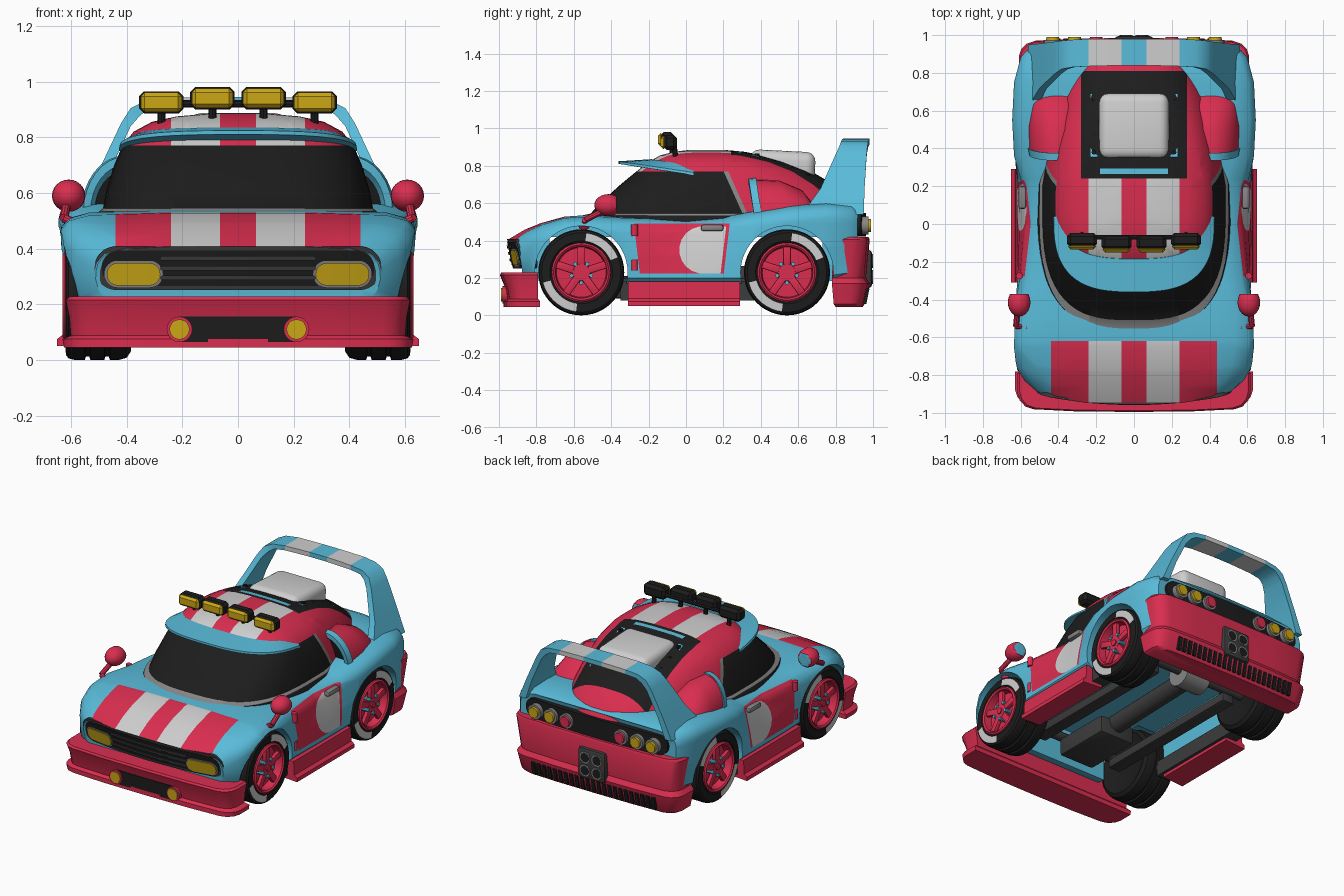
import bpy, bmesh, math
from mathutils import Vector, Matrix

if "Cube" in bpy.data.objects:
    bpy.data.objects.remove(bpy.data.objects["Cube"])

COL = {"red": (.70, .027, .078), "blue": (.10, .50, .70), "black": (.012, .012, .012),
       "white": (.62, .62, .62), "yellow": (.60, .39, .008), "grey": (.24, .24, .24),
       "dark_grey": (.045, .045, .045)}
MAT = {}
for n, c in COL.items():
    MAT[n] = bpy.data.materials.new(n)
    MAT[n].diffuse_color = (*c, 1)


def finish(name, bm, mats, rule=None, angle=35):
    """Colour faces by rule, mark sharp edges, make the object."""
    bm.normal_update()
    names = mats.split()
    for f in bm.faces:
        f.smooth = True
        if rule:
            f.material_index = names.index(rule(f.calc_center_median(), f.normal))
    for e in bm.edges:
        e.smooth = len(e.link_faces) == 2 and e.calc_face_angle(0) < math.radians(angle)
    me = bpy.data.meshes.new(name)
    bm.to_mesh(me)
    bm.free()
    for n in names:
        me.materials.append(MAT[n])
    ob = bpy.data.objects.new(name, me)
    bpy.context.collection.objects.link(ob)
    return ob


def loft_bm(rings, cap=True):
    bm = bmesh.new()
    vs = [[bm.verts.new(p) for p in r] for r in rings]
    n = len(rings[0])
    for a, b in zip(vs, vs[1:]):
        for i in range(n):
            bm.faces.new((a[i], a[(i + 1) % n], b[(i + 1) % n], b[i]))
    for r in (vs[0], vs[-1]) if cap else ():
        if cap == "ladder":     # mirrored sections: close with cross strips
            for i in range(n // 2 - 1):
                bm.faces.new((r[i], r[i + 1], r[n - 2 - i], r[n - 1 - i]))
        else:
            bm.faces.new(r)
    if not cap:
        bmesh.ops.remove_doubles(bm, verts=bm.verts, dist=1e-5)
    bmesh.ops.recalc_face_normals(bm, faces=bm.faces)
    return bm


def loft(name, rings, mats, rule=None, cap=True):
    return finish(name, loft_bm(rings, cap), mats, rule)


def box(name, c, size, mat, bevel=0, rot=0, seg=2):
    bm = bmesh.new()
    m = Matrix.Translation(c) @ Matrix.Rotation(rot, 4, 'X') @ Matrix.Diagonal((*size, 1))
    bmesh.ops.create_cube(bm, size=1, matrix=m)
    if bevel:
        bmesh.ops.bevel(bm, geom=bm.edges[:], offset=bevel, segments=seg, profile=.5, affect='EDGES')
    return finish(name, bm, mat)


def rod(name, a, b, r, mat, r2=None, seg=20):
    a, b = Vector(a), Vector(b)
    bm = bmesh.new()
    m = Matrix.Translation((a + b) / 2) @ (b - a).to_track_quat('Z', 'Y').to_matrix().to_4x4()
    bmesh.ops.create_cone(bm, cap_ends=True, segments=seg, radius1=r,
                          radius2=r if r2 is None else r2, depth=(b - a).length, matrix=m)
    return finish(name, bm, mat)


def pill(name, cx, cz, w, h, y0, y1, mat, k=0, tilt=0):
    """Rounded plate facing y, bent back by k*x^2 and leaning by tilt."""
    r, s = h / 2, w / 2 - h / 2
    us = [-s - r * math.cos(math.pi * i / 16) for i in range(9)] + [s * (j / 5 - 1) for j in range(1, 10)]
    us += [s + r * math.sin(math.pi * i / 16) for i in range(9)]
    rings = []
    for u in us:
        x, hh = cx + u, r * math.sqrt(max(0, 1 - (max(0, abs(u) - s) / r) ** 2)) + .001
        rings.append([(x, y + k * x * x + tilt * (.41 - z), z) for y, z in
                      ((y0, cz - hh), (y1, cz - hh), (y1, cz + hh), (y0, cz + hh))])
    return loft(name, rings, mat)


def cut(bm, co, no, faces=None):
    fs = faces or bm.faces[:]
    geom = set(fs) | {e for f in fs for e in f.edges} | {v for f in fs for v in f.verts}
    bmesh.ops.bisect_plane(bm, geom=list(geom), plane_co=co, plane_no=no, dist=1e-5)


def striped(x):
    return .065 < abs(x) < .24


# ---- main body: sections along y (y, bottom half width, shoulder half width, bottom z, top z, bend)
ST = [(-.96, .50, .51, .22, .40, .2), (-.87, .565, .58, .2, .45, .12), (-.78, .59, .62, .18, .485, .05),
      (-.65, .60, .642, .17, .52, 0), (-.5, .60, .642, .17, .53, 0), (-.32, .615, .61, .17, .52, 0),
      (0, .62, .58, .17, .512, 0), (.2, .62, .59, .17, .525, 0), (.36, .62, .635, .17, .555, 0),
      (.55, .62, .645, .17, .585, 0), (.75, .61, .635, .18, .6, 0), (.9, .585, .6, .2, .595, -.05),
      (.95, .56, .57, .22, .575, -.1)]
rings = []
for y, wb, ws, z0, zt, k in ST:
    h = [(wb * .95, z0), (wb, z0 + .03), ((wb + ws) / 2 + .006, (z0 + zt) / 2 - .02), (ws, zt - .08),
         (ws - .008, zt - .05), (ws - .035, zt - .02), (ws - .11, zt), (.25, zt + .008)]
    ring = h + [(-x, z) for x, z in reversed(h)]
    lean = .2 if y < -.9 else 0
    rings.append([(x, y + k * x * x + lean * (.41 - z), z) for x, z in ring])
body = loft("body_shell", rings, "blue", None, "ladder")
cutters = [rod("arch_cutter", (s * .37, y, .23), (s * .8, y, .23), .248, "blue", seg=48)
           for s in (-1, 1) for y in (-.56, .54)]
cutters.append(box("floor_cutter", (0, 0, .2), (1, 1.46, .44), "blue"))
bpy.context.view_layer.objects.active = body
for c in cutters:
    m = body.modifiers.new("cut", 'BOOLEAN')
    m.operation, m.solver, m.object = 'DIFFERENCE', 'EXACT', c
    bpy.ops.object.modifier_apply(modifier=m.name)
    bpy.data.objects.remove(c)
bm = bmesh.new()
bm.from_mesh(body.data)
bpy.data.objects.remove(body)
for x in (.065, .24, .44):
    for s in (-1, 1):
        cut(bm, (s * x, 0, 0), (1, 0, 0))
cut(bm, (0, -.62, 0), (0, 1, 0))
DOOR = [((0, -.28, .5), (0, -1, -.12)), ((0, .235, .5), (0, 1, -.12)), ((0, 0, .225), (0, 0, -1)), ((0, 0, .49), (0, 0, 1))]


def in_door(c):
    return abs(c.x) > .54 and all((c - Vector(p)).dot(Vector(n)) < 0 for p, n in DOOR)


for p, n in DOOR:
    cut(bm, p, n)
tangents = [Vector((0, math.cos(a), math.sin(a))) for a in (math.tau * i / 20 for i in range(20))]
edges = [(Vector((0, .09, .35)) + n * .125, n) for n in tangents]
edges += [((0, .09, 0), (0, 1, 0)), ((0, .218, .5), (0, 1, -.12))]
for p, n in edges:
    cut(bm, p, n, [f for f in bm.faces if in_door(f.calc_center_median())])


def body_rule(c, n):
    if c.y < -.62 and abs(c.x) < .44 and n.z > .3 and c.z > .38:
        return "white" if striped(c.x) else "red"
    if in_door(c):      # roundel, squared off towards the rear
        flat = c.y > .09 and abs(c.z - .35) < .125 and c.y - .218 < .12 * (c.z - .5)
        return "white" if flat or (c.y < .09 and math.hypot(c.y - .09, c.z - .35) < .125) else "red"
    return "blue"


finish("body_shell", bm, "blue red white", body_rule)

# ---- cabin: stacked rounded outlines (z, half width, front y, rear y)
LV = [(.49, .515, -.58, .95), (.533, .50, -.56, .95), (.545, .485, -.51, .945), (.61, .473, -.45, .91), (.7, .445, -.35, .79),
      (.77, .415, -.265, .67), (.82, .375, -.2, .54), (.855, .31, -.14, .42), (.875, .22, -.06, .31), (.885, .1, .02, .2)]
rings = []
for z, hw, yf, yr in LV:
    ring = []
    for i in range(64):
        t = math.tau * (i + .5) / 64
        cx, sy = (math.copysign(abs(f) ** .68, f) for f in (math.cos(t), math.sin(t)))
        y = .1 + sy * ((yr - .1) if sy > 0 else (.1 - yf))
        ring.append((hw * cx * (1 - .3 * max(0, y - .2)), y, z))
    rings.append(ring)
bm = loft_bm(rings)
for x in (.065, .18, .24, .28):
    for s in (-1, 1):
        cut(bm, (s * x, 0, 0), (1, 0, 0))
for y in (.24, .265, .295, .31, .79, .81):
    cut(bm, (0, y, 0), (0, 1, 0))
for d in (.3, .325):
    cut(bm, (0, d, .55), (0, 1, .45))
bm.normal_update()
bay = []
for f in bm.faces:
    c = f.calc_center_median()
    if abs(c.x) < .24 and .31 < c.y < .79 and c.z > .6 and f.normal.z > .2:
        bay.append(f)
ext = bmesh.ops.extrude_face_region(bm, geom=bay)
bmesh.ops.translate(bm, vec=(0, 0, -.05), verts=[g for g in ext['geom'] if isinstance(g, bmesh.types.BMVert)])


def cabin_rule(c, n):
    q = c.y + .45 * (c.z - .55)
    if q < .325 and c.z < .77:
        return "grey" if q > .3 or .533 < c.z < .545 else "black"
    if abs(c.x) < .281 and .24 < c.y < .81 and c.z > .57:
        return "blue" if abs(c.x) < .18 and .265 < c.y < .295 else "black"
    return "white" if striped(c.x) and c.y < .24 and c.z > .77 else "red"


finish("cabin", bm, "red black grey white blue", cabin_rule)

# ---- sun visor over the windscreen
rings = []
for i in range(33):
    t = math.radians(-90 + 180 * i / 32)
    f = math.cos(t) ** .7 if i not in (0, 32) else 0
    x = math.copysign(abs(math.sin(t)) ** .7, t)
    zo = .75 + .06 * f
    rings.append([(.428 * x, .04 - .40 * f, zo), (.425 * x, .04 - .40 * f, zo + .014),
                  (.37 * x, .04 - .225 * f, .80 + .035 * f), (.36 * x, .04 - .21 * f, .75 + .03 * f)])
loft("visor", rings, "blue")

# ---- roof lamps
for s in (-1, 1):
    for x, z, y in ((.092, .94, -.1), (.275, .925, -.085)):
        box("lamp_housing", (s * x, y, z), (.16, .075, .08), "black", .018, seg=1)
        box("lamp_lens", (s * x, y - .035, z), (.148, .03, .07), "yellow", .014, seg=1)
        rod("lamp_post", (s * x, y + .03, .84), (s * x, y + .02, z), .014, "black", seg=8)
rod("lamp_bar", (-.28, -.07, .92), (.28, -.07, .92), .013, "black", seg=8)

# ---- engine cover and bolt strips
box("engine_cover", (0, .515, .79), (.37, .35, .18), "white", .05, -.05, seg=4)
for s in (-1, 1):
    box("bolt_strip", (s * .212, .515, .782), (.035, .36, .03), "blue", rot=-.38)
    for j in range(4):
        y = .38 + .09 * j
        rod("bolt", (s * .212, y, .83 - .4 * (y - .38)), (s * .212, y, .865 - .4 * (y - .38)), .013, "black", seg=8)

# ---- rear wing arch (outer x z, inner x z, front y, rear y)
W = [(.56, .54, .51, .54, .62, .95), (.50, .68, .46, .68, .72, .955), (.42, .85, .385, .84, .795, .965),
     (.385, .905, .35, .88, .82, .97), (.33, .932, .315, .903, .83, .975), (.24, .942, .24, .912, .835, .98),
     (.065, .945, .065, .915, .84, .98)]
W += [(-a, b, -c, d, e, f) for a, b, c, d, e, f in reversed(W)]
loft("rear_wing", [[(a, e, b), (a, f, b), (c, f, d), (c, e, d)] for a, b, c, d, e, f in W],
     "blue white", lambda c, n: "white" if striped(c.x) else "blue")


# ---- bumpers (z, half width, outer y, inner y)
def bumper(name, levels):
    prof = [(1, 0), (1, .5), (.98, .7), (.93, .86), (.86, .93), (.5, .985), (0, 1)]
    prof += [(-a, b) for a, b in reversed(prof[:-1])]
    loft(name, [[(w * a, yi + (yo - yi) * b, z) for a, b in prof] for z, w, yo, yi in levels], "red")


bumper("front_bumper", [(.045, .625, -.975, -.78), (.075, .63, -.975, -.78), (.088, .60, -.955, -.79),
                        (.15, .605, -.968, -.79), (.215, .618, -.995, -.79), (.228, .605, -.988, -.79)])
bumper("rear_bumper", [(.045, .56, .945, .8), (.06, .585, .955, .79), (.17, .605, .985, .78), (.2, .585, .965, .78),
                       (.405, .61, .982, .79), (.42, .6, .975, .8)])

# ---- nose: grille, headlamps, intake, fog lamps
pill("grille_rim", 0, .33, 1.03, .155, -.87, -.957, "dark_grey", .2, .2)
pill("grille", 0, .33, .98, .125, -.87, -.96, "black", .2, .2)
for z in (.295, .33, .365):
    pill("grille_bar", 0, z, .56, .014, -.87, -.966, "dark_grey", .2, .2)
pill("intake", 0, .11, .5, .09, -.9, -.974, "black")
for s in (-1, 1):
    pill("headlamp_rim", s * .375, .308, .21, .095, -.88, -.964, "grey", .2, .2)
    pill("headlamp", s * .375, .308, .192, .078, -.88, -.97, "yellow", .2, .2)
    rod("fog_rim", (s * .21, -.9, .11), (s * .21, -.982, .11), .046, "red")
    rod("fog_lamp", (s * .21, -.9, .11), (s * .21, -.988, .11), .036, "yellow")

# ---- tail: lamp panel, lamps, exhaust, vents
pill("tail_panel", 0, .485, 1.04, .125, .9, .962, "black", -.1)
for s in (-1, 1):
    for x, c in ((.43, "yellow"), (.315, "yellow"), (.2, "red")):
        rod("tail_rim", (s * x, .9, .48), (s * x, .975, .48), .048, "grey")
        rod("tail_lamp", (s * x, .9, .48), (s * x, .99, .48), .04, c, r2=.034)
    for z in (.205, .291):
        rod("exhaust_pipe", (s * .043, .95, z), (s * .043, .999, z), .037, "grey")
        rod("exhaust_hole", (s * .043, .95, z), (s * .043, 1, z), .03, "black")
box("exhaust_plate", (0, .96, .248), (.205, .07, .205), "dark_grey", .02)
for j in range(-11, 12):
    box("vent_slot", (j * .04, .958, .105), (.024, .03, .085), "black", rot=-.2)

for s in (-1, 1):
    # ---- side skirts, door fittings
    sk = [(.5, .06), (.65, .05), (.65, .075), (.63, .09), (.625, .18), (.5, .18)]
    loft("side_skirt", [[(s * x, y, z) for x, z in sk] for y in (-.31, .29)], "red")
    box("sill", (s * .53, .02, .13), (.1, .74, .1), "dark_grey")
    box("door_handle", (s * .592, .14, .468), (.04, .12, .035), "grey", .012)
    for z in (.27, .455):
        rod("door_hinge", (s * .607, -.275, z - .03), (s * .607, -.275, z + .03), .018, "red", seg=12)
    # ---- side air scoop
    rings = []
    for y, a, b in ((.36, .11, .15), (.335, .125, .17), (.335, .15, .2), (.375, .158, .205), (.375, .15, .195),
                    (.5, .155, .19), (.62, .14, .14), (.7, .09, .04)):
        rings.append([(s * (.405 + a * math.cos(t)), y + .03 * (1 - math.sin(t)), .53 + b * math.sin(t))
                      for t in (math.pi * i / 16 for i in range(17))])
    loft("side_scoop", rings, "red blue black", lambda c, n: "red" if c.y > .41 or (c.y > .376 and n.y > -.6 and c.z > .7)
         else "black" if n.y < -.6 and math.hypot((abs(c.x) - .405) / .125, (c.z - .53) / .17) < .95 else "blue")
    # ---- mirror
    bm = bmesh.new()
    bmesh.ops.create_uvsphere(bm, u_segments=20, v_segments=12, radius=1, matrix=Matrix.Translation((s * .608, -.415, .59))
                              @ Matrix.Diagonal((.06, .075, .058, 1)))
    for v in bm.verts:
        v.co.y = min(v.co.y, -.37)
    finish("mirror", bm, "red blue", lambda c, n: "blue" if c.y > -.371 else "red")
    pts = [(s * .575, -.545, .485), (s * .625, -.54, .51), (s * .615, -.44, .56)]
    for a, b in zip(pts, pts[1:]):
        rod("mirror_stalk", a, b, .016, "red", seg=10)
    rod("mirror_foot", (s * .57, -.545, .475), (s * .59, -.545, .5), .03, "red", seg=12)

    # ---- wheels
    for y in (-.56, .54):
        def lathe(name, prof, mats, rule=None, cap=True, y=y):
            loft(name, [[(s * x, y + r * math.cos(t), .23 + r * math.sin(t)) for t in (math.tau * i / 48 for i in range(48))]
                        for r, x in prof], mats, rule, cap)

        def tire_rule(c, n, y=y):
            r, a = math.hypot(c.y - y, c.z - .23), math.degrees(math.atan2(c.z - .23, c.y - y)) % 360
            return "white" if abs(c.x) > .6 and .165 < r < .216 and (22 < a < 83 or 195 < a < 263) else "black"
        lathe("tire", [(.14, .41), (.2, .385), (.222, .4), (.23, .43), (.23, .46), (.218, .464), (.218, .476), (.23, .48),
                       (.23, .53), (.218, .534), (.218, .546), (.23, .55), (.23, .585), (.224, .608), (.212, .618),
                       (.168, .62), (.155, .61), (.15, .56)], "black white", tire_rule)
        lathe("rim", [(.155, .55), (.158, .622), (.148, .63), (.138, .622), (.13, .55), (.155, .55)], "red", None, False)
        rod("rim_dish", (s * .5, y, .23), (s * .572, y, .23), .14, "red", seg=32)
        rod("hub", (s * .56, y, .23), (s * .612, y, .23), .06, "red", r2=.045)
        rod("hub_cap", (s * .6, y, .23), (s * .62, y, .23), .02, "red")
        for j in range(5):
            a = math.radians(90 + 72 * j)
            d, e = Vector((0, math.cos(a), math.sin(a))), Vector((0, math.cos(a + .63), math.sin(a + .63)))
            box("spoke", Vector((s * .598, y, .23)) + d * .09, (.026, .11, .042), "red", .006, a)
            p = Vector((s * .57, y, .23)) + e * .055
            rod("wheel_nut", p, p + Vector((s * .05, 0, 0)), .011, "blue", seg=8)

# ---- underside
box("gearbox", (0, -.36, .15), (.26, .4, .12), "dark_grey", .015)
rod("drive_tube", (0, -.2, .19), (0, .5, .21), .06, "dark_grey")
for s in (-1, 1):
    box("chassis_rail", (s * .3, 0, .17), (.09, 1.1, .06), "dark_grey", .01)
for y in (-.56, .54):
    rod("axle", (-.45, y, .23), (.45, y, .23), .03, "dark_grey", seg=12)
rod("differential", (-.09, .54, .22), (.09, .54, .22), .095, "grey")

for m in bpy.data.materials:
    if m.users and not m.is_grease_pencil:
        m.use_nodes = True
        m.node_tree.nodes["Principled BSDF"].inputs["Base Color"].default_value = m.diffuse_color
